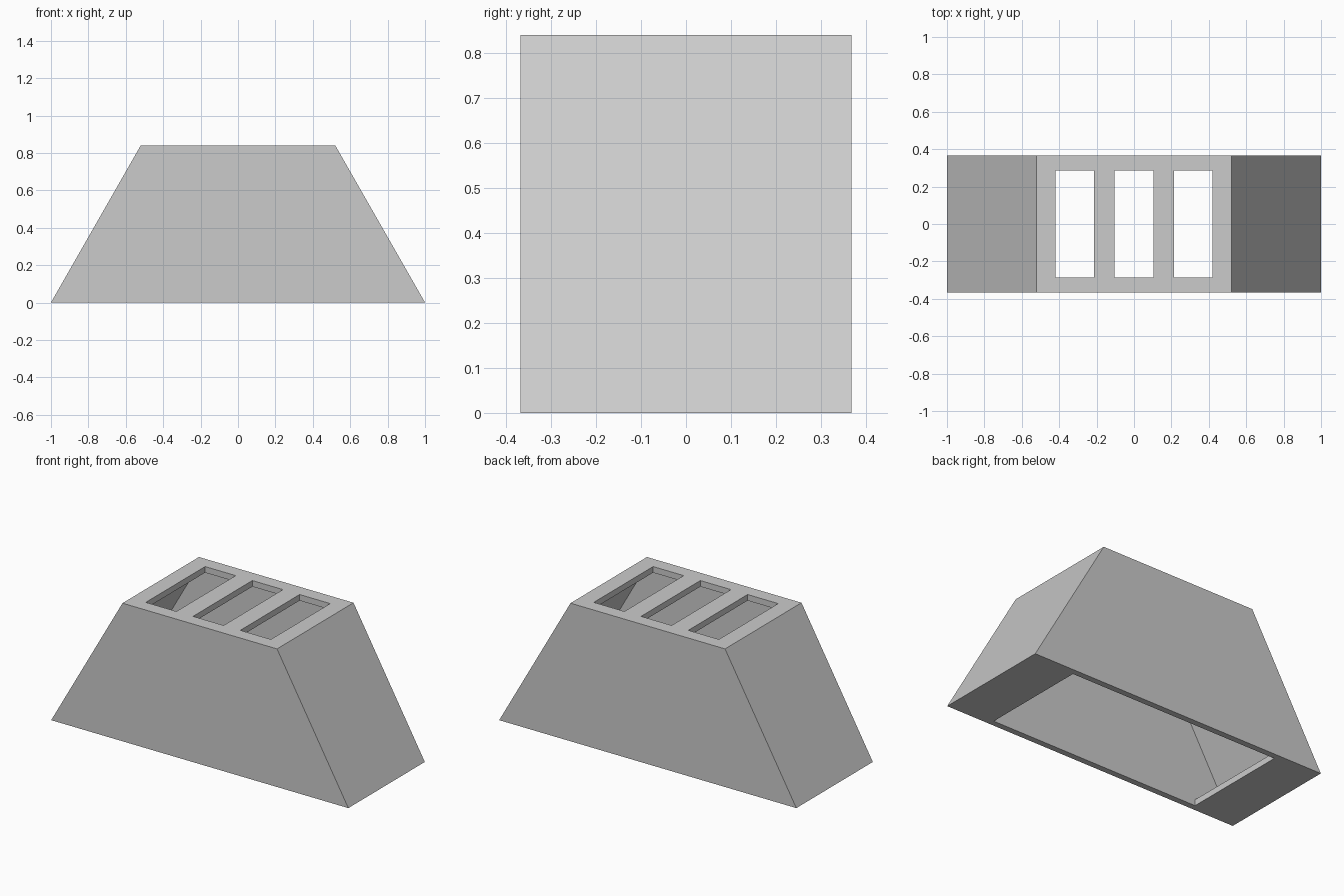
import bpy
import bmesh
from mathutils import Matrix

old = bpy.data.objects.get("Cube")
if old:
    bpy.data.objects.remove(old, do_unlink=True)

HEIGHT, DEPTH, WALL = 0.84, 0.735, 0.037
BASE, TOP = 1.0, 0.52          # half widths at the bottom and the top
SIDE = 0.042                   # slanted wall, measured level

grey = bpy.data.materials.new("plain_grey")
grey.use_nodes = True
COLOUR = (0.6, 0.6, 0.6, 1.0)
grey.diffuse_color = COLOUR
grey.node_tree.nodes["Principled BSDF"].inputs["Base Color"].default_value = COLOUR


def half_width(z):
    return BASE + (TOP - BASE) * z / HEIGHT


def prism(name, low, high, z0, z1, depth, x=0.0):
    """Four-sided block with half width low at z0 and high at z1."""
    bm = bmesh.new()
    bmesh.ops.create_cube(bm, size=1.0)
    for v in bm.verts:
        up = v.co.z > 0
        v.co.x = x + v.co.x * 2 * (high if up else low)
        v.co.y *= depth
        v.co.z = z1 if up else z0
    mesh = bpy.data.meshes.new(name)
    bm.to_mesh(mesh)
    bm.free()
    obj = bpy.data.objects.new(name, mesh)
    bpy.context.collection.objects.link(obj)
    obj.data.materials.append(grey)
    return obj


def cut(body, cutter):
    cutter.hide_render = True
    mod = body.modifiers.new(cutter.name, 'BOOLEAN')
    mod.operation = 'DIFFERENCE'
    mod.solver = 'EXACT'
    mod.object = cutter
    bpy.context.view_layer.objects.active = body
    bpy.ops.object.modifier_apply(modifier=mod.name)
    bpy.data.objects.remove(cutter, do_unlink=True)


# Tapered outer shell
body = prism("tapered_housing", BASE, TOP, 0, HEIGHT, DEPTH)

# Hollow inside, following the slanted ends
z0, z1 = WALL, HEIGHT - WALL
inner_depth = DEPTH - 2 * WALL
cut(body, prism("cavity", half_width(z0) - SIDE, half_width(z1) - SIDE, z0, z1, inner_depth))

# Bottom opening, leaving a lip at each end
cut(body, prism("bottom_opening", 0.705, 0.705, -0.1, 0.1, inner_depth))

# Three slots through the top plate
for i in (-1, 0, 1):
    cut(body, prism("top_slot", 0.103, 0.103, 0.72, 0.95, 0.57, x=i * 0.318))
